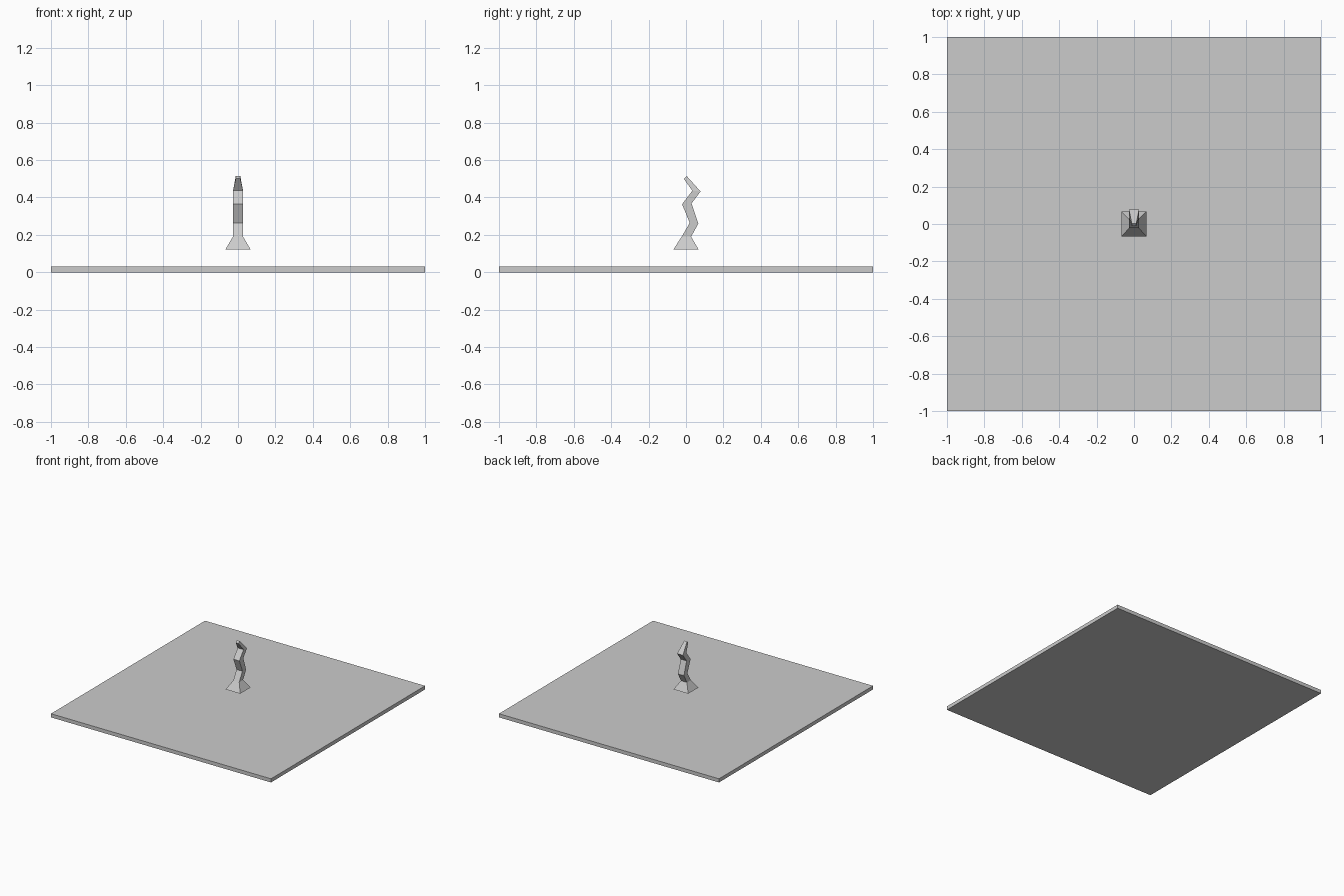
import bpy, bmesh

if "Cube" in bpy.data.objects:
    bpy.data.objects.remove(bpy.data.objects["Cube"])

grey = bpy.data.materials.new("plain grey")
grey.diffuse_color = (0.6, 0.6, 0.6, 1)
grey.use_nodes = True
grey.node_tree.nodes["Principled BSDF"].inputs["Base Color"].default_value = grey.diffuse_color


def add_object(name, bm):
    bmesh.ops.recalc_face_normals(bm, faces=bm.faces)
    mesh = bpy.data.meshes.new(name)
    bm.to_mesh(mesh)
    bm.free()
    mesh.materials.append(grey)
    obj = bpy.data.objects.new(name, mesh)
    bpy.context.collection.objects.link(obj)
    return obj


# Thin square ground slab
bm = bmesh.new()
bmesh.ops.create_cube(bm, size=1)
bmesh.ops.scale(bm, vec=(2, 2, 0.03), verts=bm.verts)
bmesh.ops.translate(bm, vec=(0, 0, 0.015), verts=bm.verts)
add_object("ground_slab", bm)

# Zigzag stalk floating above the slab: half width, front (y, z), back (y, z)
sections = [
    (0.067, (-0.067, 0.123), (0.067, 0.123)),
    (0.027, (-0.023, 0.190), (0.027, 0.190)),
    (0.027, (0.020, 0.264), (0.066, 0.260)),
    (0.027, (-0.021, 0.364), (0.030, 0.368)),
    (0.027, (0.034, 0.436), (0.078, 0.432)),
    (0.012, (-0.012, 0.500), (0.004, 0.514)),
]
bm = bmesh.new()
rings = []
for w, (fy, fz), (by, bz) in sections:
    rings.append([bm.verts.new(p) for p in
                  ((-w, fy, fz), (w, fy, fz), (w, by, bz), (-w, by, bz))])
for low, high in zip(rings, rings[1:]):
    for i in range(4):
        j = (i + 1) % 4
        bm.faces.new((low[i], low[j], high[j], high[i]))
bm.faces.new(rings[0])
bm.faces.new(rings[-1])
add_object("zigzag_stalk", bm)
